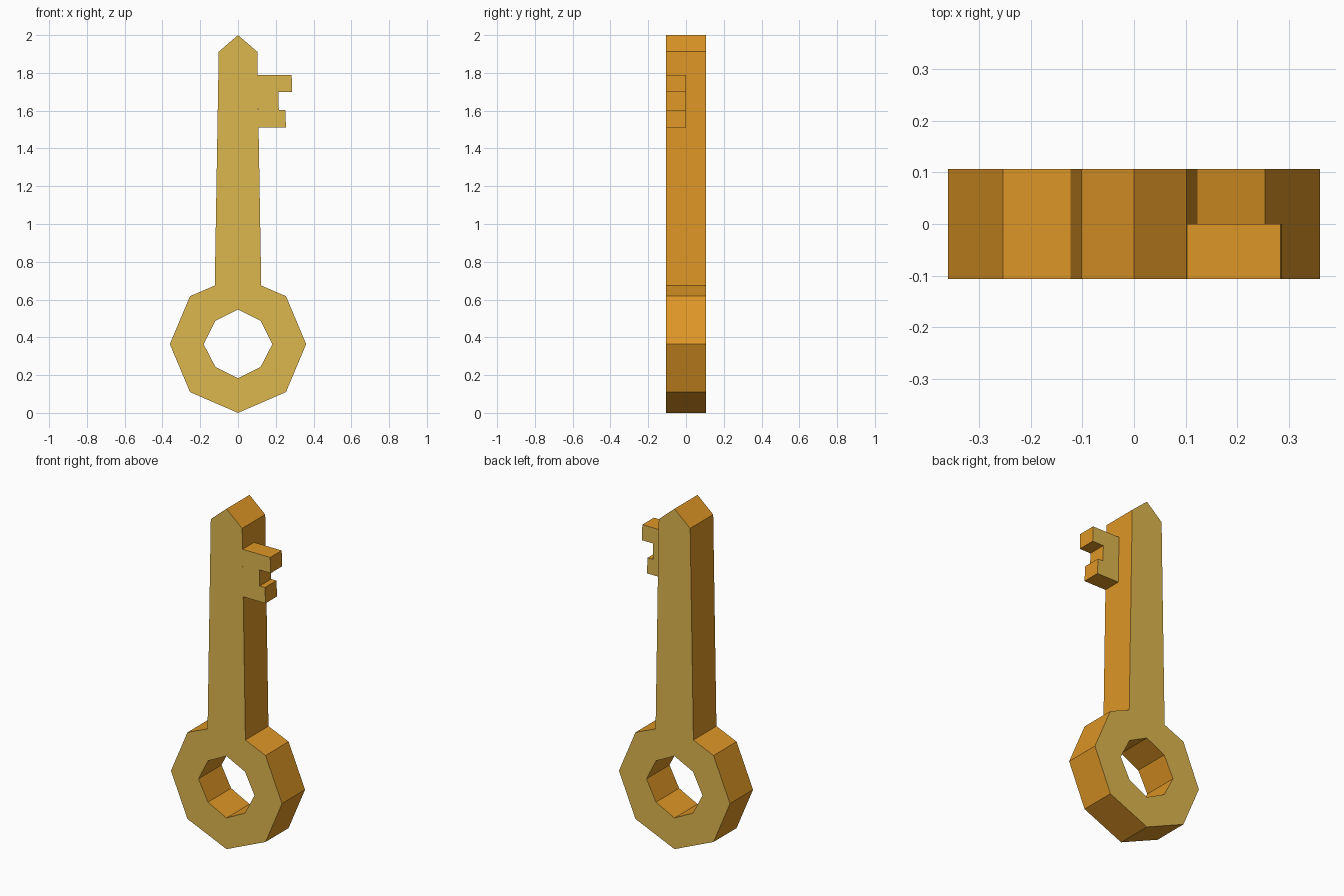
import bpy, bmesh

if "Cube" in bpy.data.objects:
    bpy.data.objects.remove(bpy.data.objects["Cube"])

def material(name, rgb):
    m = bpy.data.materials.new(name)
    m.diffuse_color = (*rgb, 1.0)
    m.use_nodes = True
    m.node_tree.nodes["Principled BSDF"].inputs["Base Color"].default_value = m.diffuse_color
    return m

FACE = material("pale brass", (0.73, 0.473, 0.076))
EDGE = material("orange brass", (0.73, 0.305, 0.019))
DEPTH = 0.107

def plate(name, pts, y0, y1, open_edges=(), mirror=False):
    """Extrude an x-z outline (anticlockwise from the front); open_edges get no wall."""
    bm = bmesh.new()
    front = [bm.verts.new((x, y0, z)) for x, z in pts]
    back = [bm.verts.new((x, y1, z)) for x, z in pts]
    bm.faces.new(front)
    bm.faces.new(back[::-1])
    n = len(pts)
    for i in range(n):
        if i in open_edges:
            continue
        j = (i + 1) % n
        wall = bm.faces.new((front[j], front[i], back[i], back[j]))
        wall.material_index = 1
    me = bpy.data.meshes.new(name)
    bm.to_mesh(me)
    bm.free()
    me.materials.append(FACE)
    me.materials.append(EDGE)
    ob = bpy.data.objects.new(name, me)
    bpy.context.collection.objects.link(ob)
    if mirror:
        mod = ob.modifiers.new("mirror", 'MIRROR')
        mod.use_clip = True
    return ob

# Octagonal bow with octagonal hole, right half mirrored, open where the shaft joins
C = 0.364
bow = [(0, 0), (0.254, C - 0.254), (0.361, C), (0.254, C + 0.254),
       (0.123, 0.674), (0, 0.674),
       (0, C + 0.183), (0.12, C + 0.123), (0.182, C), (0.12, C - 0.12), (0, C - 0.181)]
plate("bow", bow, -DEPTH, DEPTH, open_edges=(4, 5, 10), mirror=True)

# Tapered shaft with pointed tip
shaft = [(0, 0.674), (0.123, 0.674), (0.102, 1.912), (0, 2.0)]
plate("shaft", shaft, -DEPTH, DEPTH, open_edges=(0, 3), mirror=True)

# Notched bit, front half of the thickness only
bit = [(0.109, 1.512), (0.254, 1.512), (0.25, 1.604), (0.216, 1.604),
       (0.213, 1.698), (0.287, 1.698), (0.284, 1.79), (0.104, 1.79)]
plate("bit", bit, -DEPTH, 0.0, open_edges=(7,))
